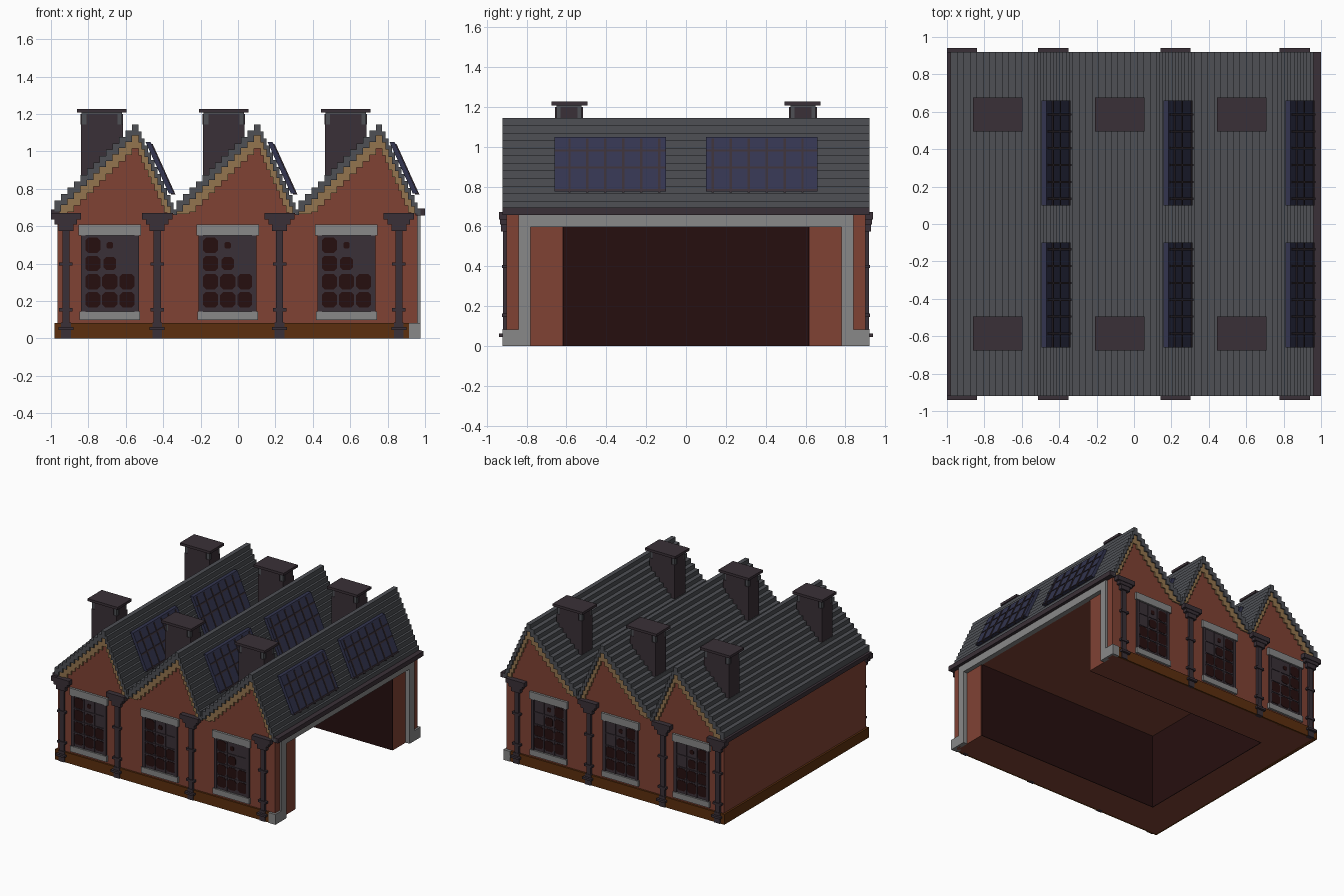
import bpy, bmesh, math
from mathutils import Vector

cube = bpy.data.objects.get("Cube")
if cube:
    bpy.data.objects.remove(cube, do_unlink=True)


def material(name, r, g, b):
    lin = [((c / 255 + 0.055) / 1.055) ** 2.4 for c in (r, g, b)] + [1]
    m = bpy.data.materials.new(name)
    m.use_nodes = True
    m.diffuse_color = lin
    bsdf = m.node_tree.nodes["Principled BSDF"]
    bsdf.inputs["Base Color"].default_value = lin
    bsdf.inputs["Roughness"].default_value = 0.9
    return m


BRICK = material("red brick", 128, 66, 52)
STONE = material("grey stone", 136, 136, 136)
SLATE = material("roof slate", 78, 80, 85)
IRON = material("dark iron", 58, 48, 55)
TIMBER = material("tan trim", 148, 117, 78)
PLINTH = material("brown plinth", 92, 47, 14)
DARK = material("dark interior", 38, 15, 15)
GLASS = material("blue glass", 51, 53, 80)


def box(x0, x1, y0, y1, z0, z1):
    """Box as a profile in XZ swept along y."""
    return ([(x0, z0), (x1, z0), (x1, z1), (x0, z1)], y0, y1)


def build(name, mat, prisms):
    """One object from a list of (XZ profile, y0, y1) prisms."""
    bm = bmesh.new()
    for profile, y0, y1 in prisms:
        face = bm.faces.new([bm.verts.new((x, y0, z)) for x, z in profile])
        ext = bmesh.ops.extrude_face_region(bm, geom=[face])
        verts = [v for v in ext["geom"] if isinstance(v, bmesh.types.BMVert)]
        bmesh.ops.translate(bm, verts=verts, vec=Vector((0, y1 - y0, 0)))
    bmesh.ops.recalc_face_normals(bm, faces=bm.faces)
    mesh = bpy.data.meshes.new(name)
    bm.to_mesh(mesh)
    bm.free()
    mesh.materials.append(mat)
    ob = bpy.data.objects.new(name, mesh)
    bpy.context.collection.objects.link(ob)
    return ob


def both(prisms):
    """Repeat prisms mirrored front to back."""
    return prisms + [(p, -b, -a) for p, a, b in prisms]


PERIOD = 0.652
BAYS = [i * PERIOD for i in range(3)]
PEAK, START, END = -0.545, -0.98, -0.327      # first bay
LOW, TOP = 0.69, 1.145

# Stepped roof planks: long shallow slope, short steep slope
steps = []
for d in BAYS:
    n = 13
    for i in range(n):
        w = (PEAK + 0.012 - START) / n
        x = START + d + i * w
        steps.append((x, x + w, LOW + 0.015 + (i + 1) * (TOP - LOW - 0.015) / n))
    n = 12
    for i in range(n):
        w = (END - PEAK - 0.012) / n
        x = PEAK + 0.012 + d + i * w
        steps.append((x, x + w, TOP - (i + 1) * (TOP - LOW) / n))
build("roof_planks", SLATE, [box(a, b, -0.92, 0.92, max(z - 0.06, 0.66), z) for a, b, z in steps])

# Tan trim following the gable edges
build("gable_trim", TIMBER, both([box(a, b, -0.91, -0.88, max(z - 0.13, 0.665), z - 0.045)
                                  for a, b, z in steps if z > 0.73]))

# Brick gables over a flat ceiling
outline = [(-0.965, 0.6), (0.96, 0.6), (0.96, 0.665)]
for d in reversed(BAYS):
    outline += [(END + d - 0.02, 0.665), (PEAK + d + 0.005, 1.075), (START + d + 0.03, 0.665)]
outline[-1] = (-0.965, 0.665)
build("brick_gables", BRICK, [(outline, -0.90, 0.90)])

# Thick brick walls around the open hall
build("brick_walls", BRICK, [box(-0.965, -0.70, -0.90, 0.90, 0, 0.6)]
      + both([box(-0.70, 0.94, -0.90, -0.62, 0, 0.6), box(0.94, 0.96, -0.90, -0.84, 0, 0.6)]))
build("hall_lining", DARK, [box(-0.70, -0.695, -0.62, 0.62, 0, 0.6)]
      + both([box(-0.70, 0.938, -0.62, -0.615, 0, 0.6)]))

# Plinth
build("plinth", PLINTH, both([box(-0.98, 0.915, -0.915, -0.89, 0, 0.082)])
      + [box(-0.98, -0.95, -0.915, 0.915, 0, 0.082)])

# Stone doorway
build("doorway_stone", STONE, both([box(0.915, 0.975, -0.92, -0.78, 0, 0.082),
                                    box(0.935, 0.975, -0.84, -0.78, 0.08, 0.6)])
      + [box(0.935, 0.975, -0.84, 0.84, 0.598, 0.66)])

# Eaves gutters
build("gutters", IRON, [box(-1.0, -0.955, -0.92, 0.92, 0.655, 0.69),
                        box(0.95, 1.0, -0.92, 0.92, 0.658, 0.695)])

# Iron columns with stepped capitals and rings
columns = []
for cx in (-0.92, -0.432, 0.222, 0.86):
    columns += [box(cx - w, cx + w, -y, -0.89, z0, z1) for w, y, z0, z1 in (
        (0.019, 0.918, 0.0, 0.62),
        (0.026, 0.922, 0.0, 0.085),
        (0.040, 0.94, 0.045, 0.062),
        (0.036, 0.925, 0.145, 0.162),
        (0.036, 0.925, 0.39, 0.407),
        (0.040, 0.93, 0.575, 0.615),
        (0.060, 0.935, 0.61, 0.64),
        (0.081, 0.94, 0.635, 0.672))]
build("iron_columns", IRON, both(columns))


def octagon(cx, cz, r, c):
    """Square of half-size r with corners cut by c."""
    return [(cx - r + c, cz - r), (cx + r - c, cz - r), (cx + r, cz - r + c), (cx + r, cz + r - c),
            (cx + r - c, cz + r), (cx - r + c, cz + r), (cx - r, cz + r - c), (cx - r, cz - r + c)]


# Windows: stone lintel and sill, iron lattice, broken panes
stone, frame, panes, bars = [], [], [], []
for cx in (-0.685, -0.055, 0.58):
    stone += [box(cx - 0.167, cx + 0.167, -0.918, -0.89, 0.55, 0.608),
              box(cx - 0.162, cx + 0.162, -0.918, -0.89, 0.1, 0.145)]
    frame.append(box(cx - 0.153, cx + 0.153, -0.904, -0.89, 0.14, 0.552))
    for s in (-1, 1):
        bars.append(box(cx + s * 0.143 - 0.012, cx + s * 0.143 + 0.012, -0.912, -0.9, 0.14, 0.552))
        bars.append(box(cx + s * 0.046 - 0.004, cx + s * 0.046 + 0.004, -0.909, -0.9, 0.14, 0.552))
    for z in (0.258, 0.353, 0.45):
        bars.append(box(cx - 0.14, cx + 0.14, -0.909, -0.9, z - 0.004, z + 0.004))
    for row in range(4):
        for col in range(3):
            if (row, col) in ((3, 2), (2, 2)):
                continue
            r = 0.017 if (row, col) == (3, 1) else 0.041
            if (row, col) == (2, 1):
                r = 0.034
            panes.append((octagon(cx + (col - 1) * 0.092, 0.207 + row * 0.097, r, r * 0.4),
                          -0.907, -0.903))
build("window_stone", STONE, both(stone))
build("window_frames", IRON, both(frame))
build("window_bars", IRON, both(bars))
build("window_panes", DARK, both(panes))


def on_slope(d, z0, z1, inset, lift):
    """Slanted profile lying on the steep slope."""
    def at(z, o):
        return (PEAK + 0.018 + d + (TOP - z) * (END - PEAK - 0.012) / (TOP - LOW) + o, z)
    return [at(z0, inset), at(z0, lift), at(z1, lift), at(z1, inset)]


# Roof glazing with bars
glazing, glazing_bars = [], []
for d in BAYS:
    glazing.append((on_slope(d, 0.775, 1.05, -0.01, 0.017), -0.66, -0.10))
    for i in range(6):
        y = -0.585 + i * 0.09
        glazing_bars.append((on_slope(d, 0.77, 1.04, 0, 0.023), y - 0.006, y + 0.006))
    for z in (0.782, 0.895, 0.98):
        glazing_bars.append((on_slope(d, z - 0.005, z + 0.005, 0, 0.021), -0.66, -0.10))
build("roof_glazing", GLASS, both(glazing))
build("glazing_bars", IRON, both(glazing_bars))

# Chimneys: shaft, vented neck, flat cap
shafts, necks, vents, caps = [], [], [], []
for d in BAYS:
    cx = -0.728 + d
    shafts.append(box(cx - 0.112, cx + 0.112, -0.655, -0.52, 0.72, 1.145))
    necks.append(box(cx - 0.108, cx + 0.108, -0.651, -0.524, 1.14, 1.21))
    vents += [box(cx - 0.083, cx + 0.083, -0.657, -0.518, 1.145, 1.2),
              box(cx - 0.113, cx + 0.113, -0.63, -0.545, 1.145, 1.2)]
    caps.append(box(cx - 0.133, cx + 0.133, -0.675, -0.495, 1.208, 1.228))
build("chimney_shafts", IRON, both(shafts))
build("chimney_necks", SLATE, both(necks))
build("chimney_vents", IRON, both(vents))
build("chimney_caps", IRON, both(caps))
